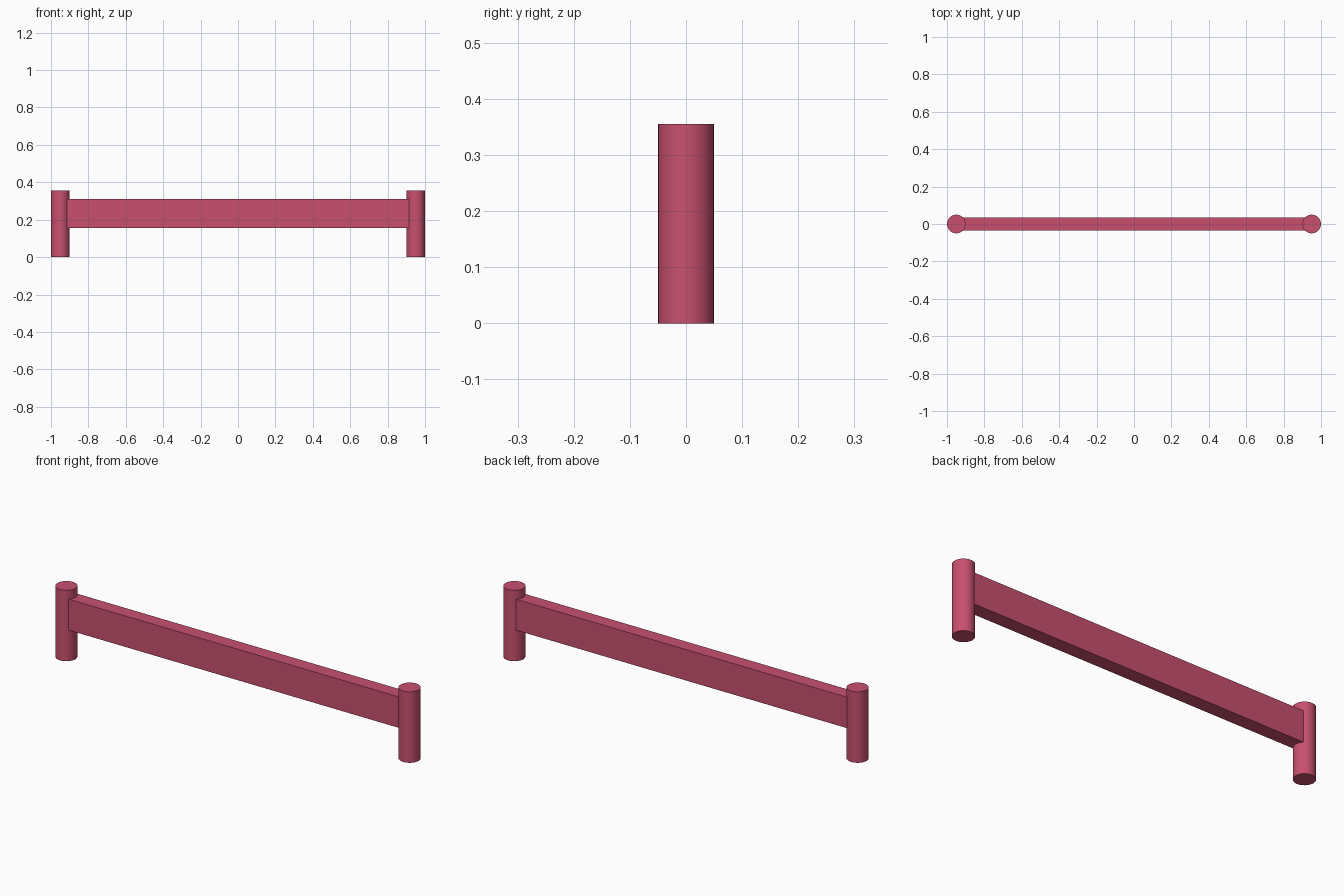
import bpy
import math

if "Cube" in bpy.data.objects:
    bpy.data.objects.remove(bpy.data.objects["Cube"])

mat = bpy.data.materials.new("rose_paint")
mat.diffuse_color = (0.58, 0.08, 0.16, 1)
mat.use_nodes = True
mat.node_tree.nodes["Principled BSDF"].inputs["Base Color"].default_value = mat.diffuse_color

HEIGHT, RADIUS = 0.355, 0.05

# Round end posts
for side, name in ((-1, "left_post"), (1, "right_post")):
    bpy.ops.mesh.primitive_cylinder_add(vertices=32, radius=RADIUS, depth=HEIGHT,
                                        location=(side * 0.95, 0, HEIGHT / 2))
    post = bpy.context.object
    post.name = name
    post.data.materials.append(mat)
    bpy.ops.object.shade_smooth_by_angle(angle=math.radians(30))

# Plank spanning the posts, its ends buried inside them
y0, y1, z0, z1 = -0.034, 0.036, 0.155, 0.31
bpy.ops.mesh.primitive_cube_add(size=1, location=(0, (y0 + y1) / 2, (z0 + z1) / 2))
rail = bpy.context.object
rail.name = "cross_rail"
rail.scale = (1.88, y1 - y0, z1 - z0)
bpy.ops.object.transform_apply(location=False, rotation=False, scale=True)
rail.data.materials.append(mat)
